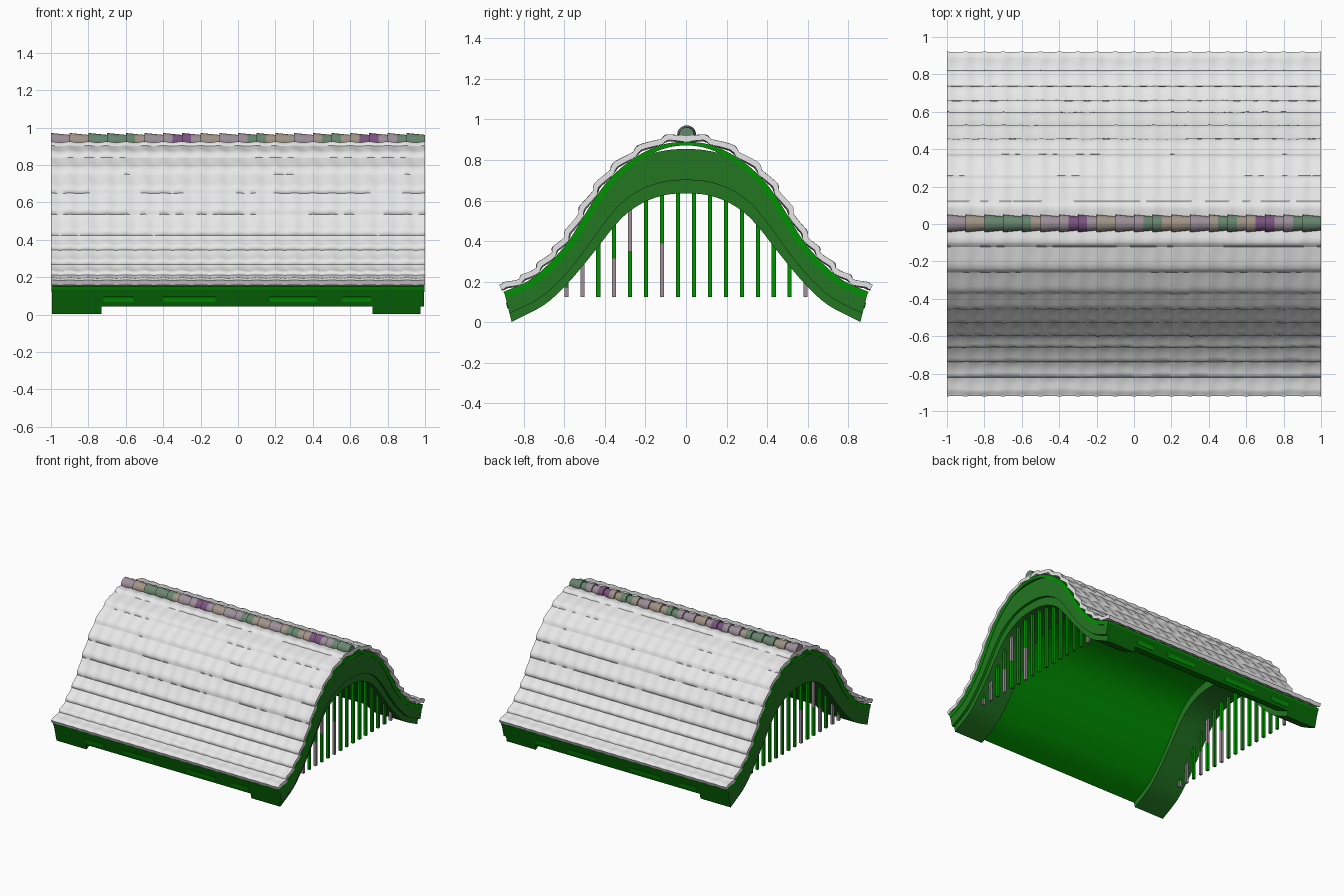
import bpy, bmesh, math, random
from mathutils import Vector, Matrix

random.seed(4)
cube = bpy.data.objects.get("Cube")
if cube:
    bpy.data.objects.remove(cube, do_unlink=True)


def material(name, r, g, b):
    m = bpy.data.materials.new(name)
    m.use_nodes = True
    m.diffuse_color = (r, g, b, 1)
    m.node_tree.nodes["Principled BSDF"].inputs["Base Color"].default_value = (r, g, b, 1)
    return m


LEAF = material("forest_green", 0.016, 0.18, 0.016)
BRIGHT = material("bright_green", 0.0, 0.29, 0.0)
DEEP = material("deep_green", 0.002, 0.14, 0.002)
WHITE = material("tile_white", 0.8, 0.8, 0.8)
MAUVE = material("mauve_grey", 0.34, 0.28, 0.32)
TAN = material("tan", 0.36, 0.3, 0.24)
SAGE = material("sage_green", 0.14, 0.24, 0.16)
PURPLE = material("purple", 0.2, 0.09, 0.22)


def finish(name, bm, mats, angle=35):
    bmesh.ops.recalc_face_normals(bm, faces=bm.faces)
    mesh = bpy.data.meshes.new(name)
    bm.to_mesh(mesh)
    bm.free()
    for m in mats:
        mesh.materials.append(m)
    for p in mesh.polygons:
        p.use_smooth = True
    mesh.set_sharp_from_angle(angle=math.radians(angle))
    ob = bpy.data.objects.new(name, mesh)
    bpy.context.collection.objects.link(ob)
    return ob


def loft(name, rings, mats, angle=35):
    """Join rings made of an upper line followed by the reversed lower line."""
    bm = bmesh.new()
    vs = [[bm.verts.new(p) for p in ring] for ring in rings]
    n = len(vs[0])
    for a, b in zip(vs, vs[1:]):
        for i in range(n):
            j = (i + 1) % n
            bm.faces.new((a[i], a[j], b[j], b[i]))
    for ring in (vs[0], vs[-1]):
        for i in range(n // 2 - 1):
            bm.faces.new((ring[i], ring[i + 1], ring[n - 2 - i], ring[n - 1 - i]))
    return finish(name, bm, mats, angle)


def two_tone(bm, centre, axis):
    """Cut across the middle and give the far half the second colour."""
    centre, axis = Vector(centre), Vector(axis)
    bmesh.ops.bisect_plane(bm, geom=bm.verts[:] + bm.edges[:] + bm.faces[:],
                           plane_co=centre, plane_no=axis)
    for f in bm.faces:
        f.material_index = int((f.calc_center_median() - centre).dot(axis) > 0)


def spline(pts, u):
    i = min(int(u), len(pts) - 2)
    t = u - i
    p1, p2 = pts[i], pts[i + 1]
    p0 = pts[i - 1] if i else p1 * 2 - p2
    p3 = pts[i + 2] if i + 2 < len(pts) else p2 * 2 - p1
    return 0.5 * (2 * p1 + (p2 - p0) * t + (2 * p0 - 5 * p1 + 4 * p2 - p3) * t ** 2
                  + (3 * p1 - p0 - 3 * p2 + p3) * t ** 3)


def arch(half):
    right = [Vector(p) for p in half]
    return [Vector((-p.x, p.y)) for p in reversed(right[1:])] + right


def at(pts, y):
    lo, hi = 0, len(pts) - 1
    for _ in range(25):
        mid = (lo + hi) / 2
        if spline(pts, mid).x < y:
            lo = mid
        else:
            hi = mid
    return spline(pts, lo)


def frame(pts, y):
    """Point, downhill tangent and outward normal at y (y >= 0)."""
    t = (at(pts, y + 0.004) - at(pts, y - 0.004)).normalized()
    return at(pts, y), t, Vector((-t.y, t.x))


# Bell-shaped section lines as (y, z)
ROOF = arch([(0, .89), (.12, .875), (.24, .82), (.35, .735), (.43, .64),
             (.5, .53), (.58, .4), (.68, .285), (.78, .203), (.9, .15)])
TOP = arch([(0, .855), (.13, .842), (.25, .8), (.36, .72), (.44, .62),
            (.51, .51), (.585, .385), (.68, .275), (.78, .19), (.895, .14)])
BOTTOM = arch([(0, .635), (.1, .628), (.2, .595), (.29, .538), (.365, .46),
               (.435, .37), (.51, .277), (.59, .185), (.7, .085), (.86, .002)])
MIDDLE = [b.lerp(t, 0.3) for b, t in zip(BOTTOM, TOP)]


def arch_slab(name, upper, lower, x0, x1, mats):
    steps = 72
    us = [i * (len(upper) - 1) / steps for i in range(steps + 1)]
    line = [spline(upper, u) for u in us] + [spline(lower, u) for u in reversed(us)]
    ob = loft(name, [[(x, p.x, p.y) for p in line] for x in (x0, x1)], mats)
    for p in ob.data.polygons:
        if abs(p.normal.x) > 0.5:
            p.material_index = 1
        elif abs(p.normal.y) > 0.9:
            p.material_index = 2


# Vault, end arches and the thin sheet under the tiles
arch_slab("vault", TOP, MIDDLE, -.995, .995, [BRIGHT, LEAF, DEEP])
arch_slab("left_end_arch", MIDDLE, BOTTOM, .72, .975, [LEAF, LEAF, DEEP])
arch_slab("right_end_arch", MIDDLE, BOTTOM, -.995, -.73, [LEAF, LEAF, DEEP])
under = []
for p in ROOF:
    q, t, n = frame(ROOF, min(abs(p.x), 0.89))
    depth = 0.018 + 0.014 * min(1, abs(p.x) / 0.45)
    under.append(p - Vector((n.x * (1 if p.x > 0 else -1), n.y)) * depth)
arch_slab("roof_sheet", ROOF, under, -.998, .998, [BRIGHT, BRIGHT, BRIGHT])

# Bright eave panels
for side, label in ((-1, "front"), (1, "back")):
    a, b = MIDDLE[-1].lerp(TOP[-1], 0.25), MIDDLE[-1].lerp(TOP[-1], 0.55)
    out = Vector((0.004, -0.001))
    ring = [a + out, b + out, b, a]
    for i, (x0, x1) in enumerate(((-.72, -.56), (-.4, -.12), (.17, .42), (.56, .71))):
        loft(f"{label}_eave_panel_{i + 1}",
             [[(x, side * p.x, p.y) for p in ring] for x in (x0, x1)], [BRIGHT])

# Tile courses: gentle swells that flow into the next course
EDGES = [0, .115, .245, .355, .435, .505, .575, .64, .72, .81, .905]
SWELL = [(0, .027), (.2, .028), (.4, .032), (.6, .037), (.76, .041), (.88, .037), (1, .027)]
COLS = 160
for side, label in ((-1, "front"), (1, "back")):
    for c in range(len(EDGES) - 1):
        y0, y1 = EDGES[c], EDGES[c + 1]
        eave = c == len(EDGES) - 2
        rows = [frame(ROOF, min(y0 + (y1 - y0) * f, 0.895)) for f, _ in SWELL]
        jit = [random.uniform(-.006, .006) for _ in range(21)]
        rings = []
        for k in range(COLS + 1):
            x = -1 + 2 * k / COLS
            wave = math.cos(x * math.tau / 0.1)
            tile = jit[k * 20 // COLS]
            upper, lower = [], []
            for (p, t, n), (f, swell) in zip(rows, SWELL):
                bulge = math.sin(math.pi * f)
                lift = swell + wave * (0.0015 + 0.002 * bulge) + tile * 0.3 * bulge
                slide = tile * bulge
                if eave and f == 1:
                    slide = 0.011
                    lift += 0.012
                q = p + t * slide
                a, b = q + n * lift, q + n * max(lift - 0.028, 0.001)
                upper.append((x, side * a.x, a.y))
                lower.append((x, side * b.x, b.y))
            rings.append(upper + lower[::-1])
        loft(f"{label}_tile_course_{c + 1}", rings, [WHITE], 60)

# Ridge of nested tapered tubes, some changing colour halfway
CODES = {"M": MAUVE, "T": TAN, "G": SAGE, "P": PURPLE}
PAIRS = "MM TT GG GG GT MM MP PM TT MM MG GT TT MM TG GT TP PM MG GG"
for i, pair in enumerate(PAIRS.split()):
    centre = (-.95 + i * .1, .003, .924)
    bm = bmesh.new()
    bmesh.ops.create_cone(bm, cap_ends=True, segments=20, radius1=.047, radius2=.037, depth=.1,
                          matrix=Matrix.Translation(centre) @ Matrix.Rotation(math.pi / 2, 4, 'Y'))
    two_tone(bm, centre, (1, 0, 0))
    finish(f"ridge_tile_{i + 1}", bm, [CODES[c] for c in pair])

# Hanging square bars in both gables, a few weathered below or above
CODES["B"] = BRIGHT
BARS = "MB MM BB MB BM BB MB BB BB BB BB BB BB BB BB MM"
for x, label in ((.93, "left"), (-.93, "right")):
    for i, pair in enumerate(BARS.split()):
        y = (i - 7.5) * 0.0787
        z0, z1 = 0.125, at(BOTTOM, y).y + 0.03
        centre = (x, y, (z0 + z1) / 2)
        bm = bmesh.new()
        bmesh.ops.create_cube(bm, size=1, matrix=Matrix.Translation(centre)
                              @ Matrix.Diagonal((.02, .02, z1 - z0, 1)))
        two_tone(bm, centre, (0, 0, 1))
        finish(f"{label}_bar_{i + 1}", bm, [CODES[c] for c in pair])
